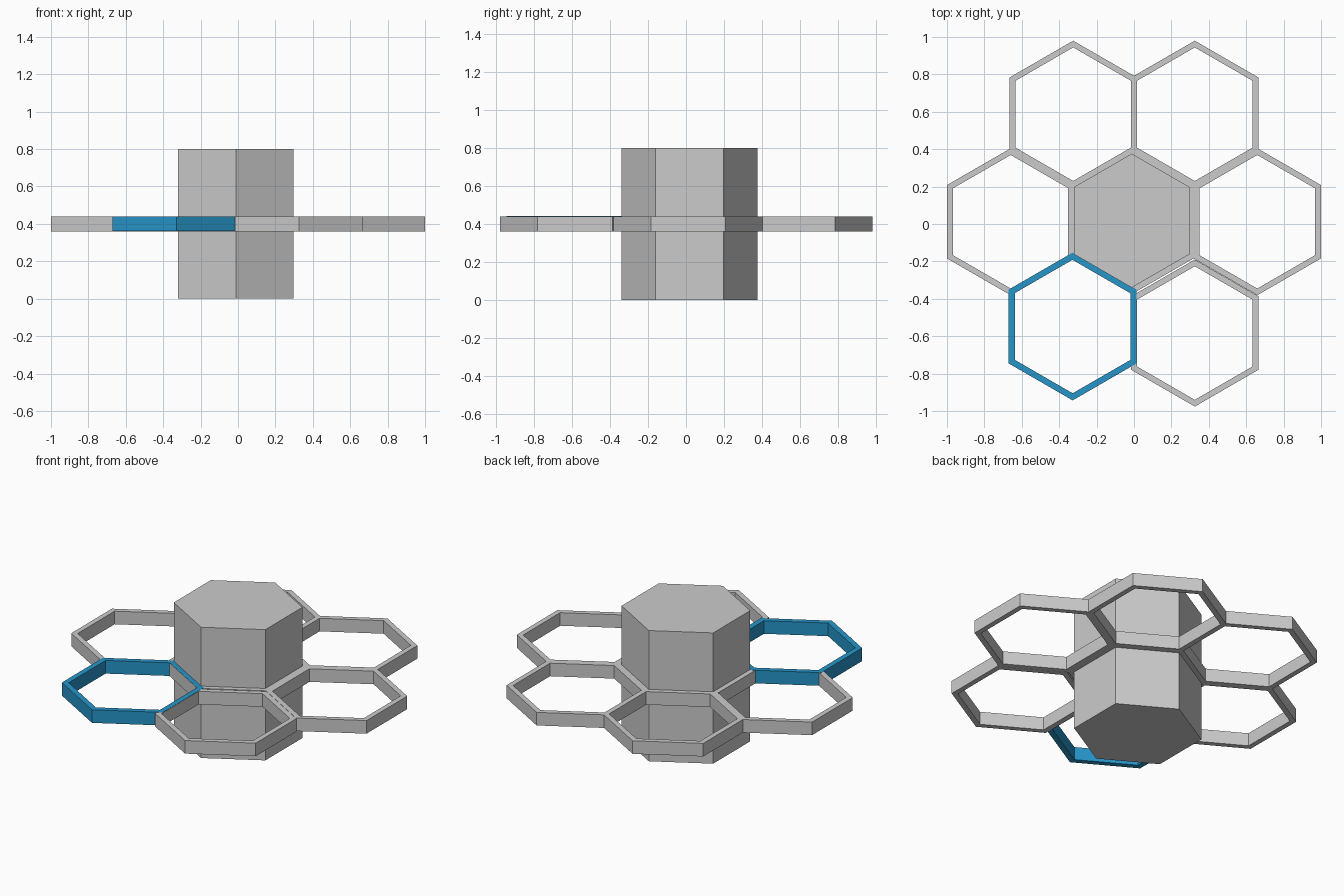
import bpy, bmesh
from math import sin, cos, radians

if "Cube" in bpy.data.objects:
    bpy.data.objects.remove(bpy.data.objects["Cube"])

OUTER, INNER = 0.393, 0.357   # ring corner radii
Z0, Z1 = 0.36, 0.44           # ring bottom and top


def hexagon(bm, x, y, r, z):
    # pointy-top hexagon corners
    return [bm.verts.new((x + r * cos(radians(30 + 60 * i)),
                          y + r * sin(radians(30 + 60 * i)), z)) for i in range(6)]


def finish(bm, name):
    bmesh.ops.recalc_face_normals(bm, faces=bm.faces[:])
    mesh = bpy.data.meshes.new(name)
    bm.to_mesh(mesh)
    bm.free()
    obj = bpy.data.objects.new(name, mesh)
    bpy.context.collection.objects.link(obj)
    return obj


def hex_ring(name, x, y, outer=OUTER, lift=0.0):
    bm = bmesh.new()
    loops = [hexagon(bm, x, y, r, z + lift) for r, z in
             ((outer, Z0), (outer, Z1), (INNER, Z1), (INNER, Z0))]
    for k in range(4):
        a, b = loops[k], loops[(k + 1) % 4]
        for i in range(6):
            j = (i + 1) % 6
            bm.faces.new((a[i], a[j], b[j], b[i]))
    return finish(bm, name)


def hex_column(name, x, y, r, height):
    bm = bmesh.new()
    low, high = hexagon(bm, x, y, r, 0), hexagon(bm, x, y, r, height)
    bm.faces.new(low[::-1])
    bm.faces.new(high)
    for i in range(6):
        j = (i + 1) % 6
        bm.faces.new((low[i], low[j], high[j], high[i]))
    return finish(bm, name)


# central column and the ring hugging it
hex_column("center_column", -0.012, 0.018, 0.358, 0.8)
hex_ring("center_ring", -0.012, 0.018)

# surrounding grey honeycomb rings
for name, x, y in (("back_left_ring", -0.325, 0.587), ("back_right_ring", 0.325, 0.587),
                   ("left_ring", -0.659, 0.012), ("right_ring", 0.659, 0.012),
                   ("front_right_ring", 0.325, -0.583)):
    hex_ring(name, x, y)

# blue ring
blue = bpy.data.materials.new("blue")
blue.diffuse_color = (0.02, 0.30, 0.58, 1)
blue.use_nodes = True
blue.node_tree.nodes["Principled BSDF"].inputs["Base Color"].default_value = blue.diffuse_color
hex_ring("front_left_ring", -0.328, -0.548, 0.395, 0.0008).data.materials.append(blue)
